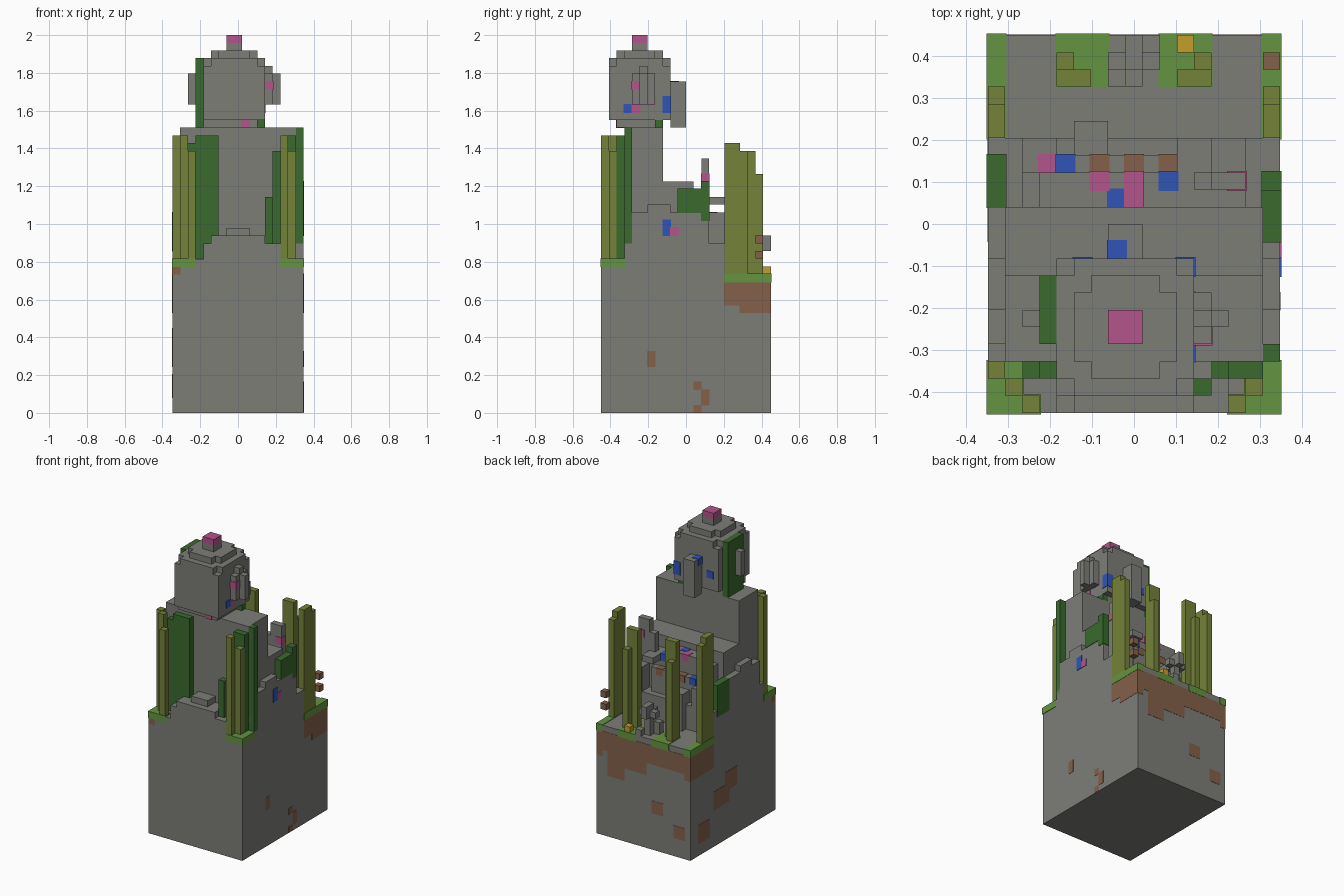
import bpy
import bmesh
from mathutils import Matrix, Vector

old = bpy.data.objects.get("Cube")
if old:
    bpy.data.objects.remove(old)

UNIT = 2 / 49            # edge of one building block
ORIGIN = Vector((8.5, 11, 0))
SKIN = 0.08              # how far painted blocks stand proud


def colour(name, red, green, blue):
    """Make a flat material from display values, stored as linear ones."""
    linear = [(c / 255) ** 2.2 for c in (red, green, blue)] + [1]
    mat = bpy.data.materials.new(name)
    mat.use_nodes = True
    mat.diffuse_color = linear
    shader = mat.node_tree.nodes["Principled BSDF"]
    shader.inputs["Base Color"].default_value = linear
    shader.inputs["Roughness"].default_value = 1
    return mat


stone = colour("stone grey", 124, 124, 119)
vine = colour("dark green", 60, 105, 48)
reed = colour("olive green", 116, 129, 60)
grass = colour("grass green", 100, 146, 66)
pink = colour("pink", 177, 86, 136)
blue = colour("blue", 52, 86, 182)
earth = colour("earth brown", 130, 97, 75)
yellow = colour("yellow", 196, 156, 48)


def part(name, mat, boxes, grow=0.0):
    """One object from boxes given as x, x, y, y, z, z block ranges."""
    bm = bmesh.new()
    for x0, x1, y0, y1, z0, z1 in boxes:
        low = Vector((x0, y0, z0)) - Vector((grow,) * 3)
        high = Vector((x1, y1, z1)) + Vector((grow,) * 3)
        centre = ((low + high) / 2 - ORIGIN) * UNIT
        size = Matrix.Diagonal((high - low) * UNIT).to_4x4()
        bmesh.ops.create_cube(bm, size=1, matrix=Matrix.Translation(centre) @ size)
    mesh = bpy.data.meshes.new(name)
    bm.to_mesh(mesh)
    bm.free()
    mesh.materials.append(mat)
    obj = bpy.data.objects.new(name, mesh)
    bpy.context.collection.objects.link(obj)
    return obj


def cells(name, mat, spots, grow=SKIN):
    """Single blocks at the given corners."""
    return part(name, mat, [(x, x + 1, y, y + 1, z, z + 1) for x, y, z in spots], grow)


def stalks(name, mat, foot, spots):
    """Upright one-block columns: position and top height."""
    return part(name, mat, [(x, x + 1, y, y + 1, foot, top) for x, y, top in spots])


def octagon(x0, x1, y0, y1, z0, z1):
    """Two crossing boxes that leave the four corner blocks out."""
    return [(x0, x1, y0 + 1, y1 - 1, z0, z1), (x0 + 1, x1 - 1, y0, y1, z0, z1)]


# Pedestal with raised front steps
part("pedestal", stone, [(0, 17, 0, 22, 0, 18)])
part("front_steps", stone, [
    (0, 17, 0, 4, 18, 19.9),
    (4, 14, 0, 4, 18, 22),
    (5, 12, 0, 4, 22, 23),
    (7, 10, 1, 3, 23, 24),
])

# Stepped side walls, the same on both sides
wall_steps = [(3, 4, 22), (4, 6, 26), (6, 9, 27), (9, 14, 26), (14, 16, 22)]
for side, x in (("left", 16), ("right", 0)):
    part(side + "_wall", stone, [(x, x + 1, a, b, 18, top) for a, b, top in wall_steps])

# Seated body, lap and rear terraces
part("torso", stone, [(1, 16, 3, 8, 18, 37)])
part("terraces", stone, [
    (1, 16, 8, 12, 18, 30),
    (2, 15, 12, 14, 18, 28),
    (1, 16, 12, 16, 18, 22),
    (3, 8, 12, 14, 28, 29),
    (4, 12, 14, 15, 22, 26),
    (2, 4, 14, 16, 22, 25),
    (13, 15, 14, 16, 22, 26),
    (11, 13, 14, 16, 27, 28),
    (5, 7, 15, 17, 18, 24),
])
part("rear_post", stone, [(12, 15, 13, 14, 28, 31), (13, 15, 13, 14, 31, 33)])

# Head: neck, rounded block, cap, ears and rear braid
part("neck", stone, [(4, 11, 2, 8, 37, 38)])
part("head", stone, [(4, 12, 1, 9, 38, 45)] + octagon(4, 12, 1, 9, 45, 46))
part("cap", stone, octagon(5, 11, 2, 8, 46, 47))
part("knob_base", stone, [(7, 9, 4, 6, 47, 48)])
part("knob_top", pink, [(7, 9, 4, 6, 48, 49)])
part("braid", stone, [(7, 9, 9, 11, 37, 43)])
part("left_ear", stone, [(12, 13, 4, 7, 40, 44), (12, 13, 5, 6, 44, 45), (13, 14, 5, 6, 40, 44)])
part("right_ear", stone, [(2, 3, 5, 6, 40, 44)])
part("head_vine", vine, [(3, 4, 4, 8, 37, 46)])
part("neck_vine", vine, [(11, 12, 7, 8, 37, 38)])

# Hanging vines on the body and walls
stalks("right_front_vines", vine, 20, [(2, 2, 35), (3, 2, 36), (4, 2, 36), (5, 2, 36)])
stalks("left_front_vines", vine, 20,
       [(13, 2, 34), (14, 2, 36), (15, 2, 36), (16, 3, 37), (12, 1, 28)])
part("left_wall_vine", vine, [(16, 17, 10, 13, 26, 29), (16, 17, 13, 14, 25, 30)], SKIN)
part("right_wall_vine", vine, [(0, 1, 12, 15, 21, 26)], SKIN)

# Reeds in the four corners and along the rear edge
stalks("right_front_reeds", reed, 19, [(0, 2, 36), (1, 1, 36), (2, 0, 34)])
stalks("left_front_reeds", reed, 19, [(14, 0, 36), (15, 1, 34)])
for side, x in (("left", 16), ("right", 0)):
    stalks(side + "_rear_reeds", reed, 17, [(x, 16, 35), (x, 17, 35), (x, 18, 34)])
for side, x, inner in (("left", 12, 11), ("right", 4, 5)):
    stalks(side + "_edge_reeds", reed, 17, [(x, 19, 34), (inner, 19, 34), (x, 20, 31)])

# Grass tops
part("front_grass", grass, [
    (0, 2, 0, 3, 19, 19.95), (2, 3, 0, 1, 19, 19.95),
    (15, 17, 0, 3, 19, 19.95), (14, 15, 0, 1, 19, 19.95),
], SKIN)
part("rear_grass", grass, [
    (0, 1, 16, 22, 17, 18), (16, 17, 16, 22, 17, 18),
    (4, 7, 19, 22, 17, 18), (10, 13, 19, 22, 17, 18),
], SKIN)

# Earth showing through the pedestal, wrapping its edges
part("earth_band", earth, [
    (16, 17, 16, 18, 14, 17), (16, 17, 18, 22, 13, 17),
    (0, 1, 16, 22, 13, 17), (1, 16, 21, 22, 14, 17),
    (8, 13, 21, 22, 12, 14), (12, 15, 21, 22, 10, 14),
], SKIN / 2)
part("earth_spots", earth, [
    (16, 17, 6, 7, 6, 8),
    (16, 17, 12, 13, 3, 4), (16, 17, 13, 14, 1, 3), (16, 17, 12, 13, 0.1, 1),
    (5, 7, 21, 22, 6, 8), (1, 3, 21, 22, 3, 5),
    (0, 1, 10, 13, 8, 11), (0, 1, 12, 16, 6, 9), (0, 1, 17, 20, 2, 5),
    (0, 1, 0, 1, 18, 19),
], SKIN / 2)
cells("floating_earth", earth, [(16, 20, 20), (16, 20, 22)], 0)

# Small stone fountain with a lantern beside it
part("fountain", stone, [
    (8, 9, 20, 21, 18, 23), (7, 10, 20, 21, 21, 22), (8, 9, 19, 22, 21, 22),
    (7, 8, 19, 20, 18, 20), (9, 10, 21, 22, 18, 19), (8, 9, 21, 22, 22, 23),
])
cells("lantern", yellow, [(11, 21, 18)], 0)

# Blossoms and coloured blocks set into the stone
cells("pink_blossoms", pink, [
    (8, 13, 28), (8, 12, 28), (6, 13, 28), (3, 14, 24), (14, 13, 30),
    (16, 9, 23), (11, 4, 39), (9, 2, 37), (12, 4, 42), (11, 6, 40),
])
cells("blue_blossoms", blue, [
    (7, 12, 28), (10, 13, 27), (4, 14, 25), (7, 9, 42),
    (16, 8, 23), (16, 8, 24), (11, 8, 40), (11, 8, 39), (11, 3, 39), (5, 8, 40),
])
cells("earth_blossoms", earth, [(x, 14, 25) for x in (6, 8, 10)])
